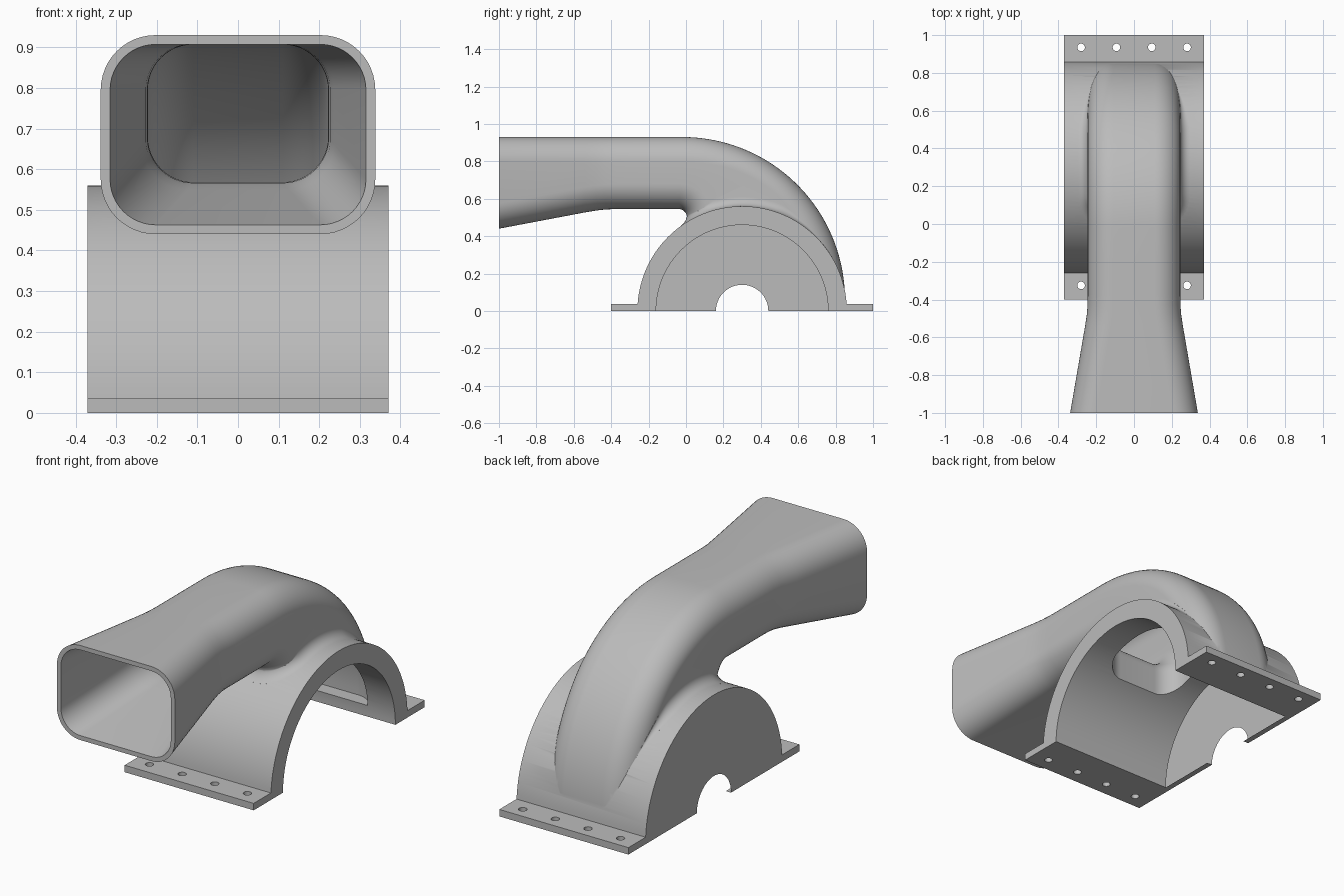
import bpy, bmesh
from math import sin, cos, pi, sqrt, hypot

if bpy.data.objects.get("Cube"):
    bpy.data.objects.remove(bpy.data.objects["Cube"])

AXIS_Y, R_OUT, R_IN = 0.30, 0.56, 0.46     # housing barrel
HALF_X, FLANGE_Z = 0.37, 0.036             # housing half length, flange thickness
DUCT_W, DUCT_R, WALL = 0.245, 0.135, 0.023  # duct half width, corner radius, wall

grey = bpy.data.materials.new("cast_grey")
grey.use_nodes = True
colour = (0.5, 0.5, 0.5, 1)
grey.diffuse_color = colour
grey.node_tree.nodes["Principled BSDF"].inputs["Base Color"].default_value = colour


def loft(name, rings):
    """Closed solid through rings of equal point count."""
    bm = bmesh.new()
    rows = [[bm.verts.new(p) for p in ring] for ring in rings]
    n = len(rows[0])
    for a, b in zip(rows, rows[1:]):
        for i in range(n):
            j = (i + 1) % n
            bm.faces.new((a[i], a[j], b[j], b[i]))
    bm.faces.new(rows[0][::-1])
    bm.faces.new(rows[-1])
    bmesh.ops.recalc_face_normals(bm, faces=bm.faces)
    mesh = bpy.data.meshes.new(name)
    bm.to_mesh(mesh)
    bm.free()
    mesh.materials.append(grey)
    ob = bpy.data.objects.new(name, mesh)
    bpy.context.collection.objects.link(ob)
    return ob


def x_cylinder(name, radius, x0, x1, n=128):
    ring = [(AXIS_Y + radius * cos(2 * pi * i / n), radius * sin(2 * pi * i / n)) for i in range(n)]
    return loft(name, [[(x, y, z) for y, z in ring] for x in (x0, x1)])


def combine(target, tool, operation):
    mod = target.modifiers.new(tool.name, 'BOOLEAN')
    mod.operation, mod.solver, mod.object = operation, 'EXACT', tool
    bpy.context.view_layer.objects.active = target
    bpy.ops.object.modifier_apply(modifier=mod.name)
    bpy.data.objects.remove(tool)


# Housing: half barrel and both flanges as one extruded profile
a0 = math_start = sqrt(R_OUT ** 2 - FLANGE_Z ** 2)
profile = [(-0.40, 0), (-0.40, FLANGE_Z), (AXIS_Y - a0, FLANGE_Z)]
for i in range(1, 80):
    a = pi - 0.064 - (pi - 0.128) * i / 80
    profile.append((AXIS_Y + R_OUT * cos(a), R_OUT * sin(a)))
profile += [(AXIS_Y + a0, FLANGE_Z), (1.0, FLANGE_Z), (1.0, 0)]
housing = loft("duct_housing", [[(x, y, z) for y, z in profile] for x in (-HALF_X, HALF_X)])

# Duct stations: outer point, inner point, half width
stations = [((y, 0.93), (y, z), w) for y, z, w in (
    (-1.0, 0.44, 0.338), (-0.54, 0.527, 0.259), (-0.48, 0.537, 0.25),
    (-0.43, 0.543, 0.246), (-0.37, 0.545, DUCT_W), (-0.2, 0.545, DUCT_W))]
STEPS = 40
for i in range(STEPS + 1):
    t = i / STEPS
    a = t * pi / 2
    outer = (-0.02 + 0.87 * sin(a), 0.06 + 0.87 * cos(a))
    b = min(1, 2 * t) * pi / 2
    inner = (-0.04 + 0.045 * sin(b), 0.50 + 0.045 * cos(b) - 0.44 * max(0, 2 * t - 1))
    stations.append((outer, inner, DUCT_W))


def duct_ring(outer, inner, w, inset, n=12):
    """Rounded rectangle between an outer and an inner point."""
    length = hypot(outer[0] - inner[0], outer[1] - inner[1])
    dy, dz = (outer[0] - inner[0]) / length, (outer[1] - inner[1]) / length
    hw, hh, r = w - inset, length / 2 - inset, DUCT_R - inset
    cy, cz = (outer[0] + inner[0]) / 2, (outer[1] + inner[1]) / 2
    ring = []
    for k, (sx, sv) in enumerate(((1, 1), (-1, 1), (-1, -1), (1, -1))):
        for i in range(n + 1):
            a = (k + i / n) * pi / 2
            v = sv * (hh - r) + r * sin(a)
            ring.append((sx * (hw - r) + r * cos(a), cy + dy * v, cz + dz * v))
    return ring


duct = loft("duct", [duct_ring(*s, 0) for s in stations])
bore_rings = [duct_ring(*s, WALL) for s in stations]
bore_rings.insert(0, [(x, y - 0.05, z) for x, y, z in bore_rings[0]])
bore = loft("duct_bore", bore_rings)


# Fillet between duct and barrel, following the crease
def barrel_z(y):
    return sqrt(R_OUT ** 2 - (y - AXIS_Y) ** 2)


half_path = []
for i in range(30):
    y = 0.78 - (0.78 - 0.14) * i / 29
    gap = 0.87 - hypot(y + 0.02, barrel_z(y) - 0.06)
    g = min(gap, DUCT_R)
    x = DUCT_W - DUCT_R + sqrt(DUCT_R ** 2 - (DUCT_R - g) ** 2)
    half_path.append((x, y, 1, 0, 0.004 + 0.046 * min(1, max(0, (gap - 0.07) / 0.1))))
for i in range(1, 13):
    a = i / 12 * pi / 2
    half_path.append((DUCT_W - DUCT_R + DUCT_R * cos(a), 0.14 - DUCT_R * sin(a),
                      cos(a), -sin(a), 0.05 - 0.015 * i / 12))
path = half_path + [(-x, y, -nx, ny, r) for x, y, nx, ny, r in reversed(half_path)]
fillet_rings = []
for x, y, nx, ny, r in path:
    section = [(r, -0.02), (-0.015, -0.02), (-0.015, r)]
    section += [(r - r * cos(a), r - r * sin(a)) for a in (k * pi / 16 for k in range(9))]
    fillet_rings.append([(x + nx * d, y + ny * d, barrel_z(y + ny * d) + h) for d, h in section])
fillet = loft("duct_fillet", fillet_rings)

# Join the outer shapes, then hollow them
combine(housing, duct, 'UNION')
combine(housing, fillet, 'UNION')
combine(housing, x_cylinder("barrel_cavity", R_IN, -HALF_X + 0.03, HALF_X + 0.1), 'DIFFERENCE')
combine(housing, bore, 'DIFFERENCE')
combine(housing, x_cylinder("shaft_hole", 0.14, -0.5, -0.2, 64), 'DIFFERENCE')

# Bolt holes through both flanges
for y in (-0.325, 0.935):
    for k in range(4):
        x = -0.28 + k * 0.187
        ring = [(x + 0.02 * cos(i * pi / 12), y + 0.02 * sin(i * pi / 12)) for i in range(24)]
        hole = loft("bolt_hole", [[(px, py, z) for px, py in ring] for z in (-0.05, 0.1)])
        combine(housing, hole, 'DIFFERENCE')

bpy.ops.object.select_all(action='DESELECT')
housing.select_set(True)
bpy.context.view_layer.objects.active = housing
bpy.ops.object.shade_smooth_by_angle(angle=0.6)
